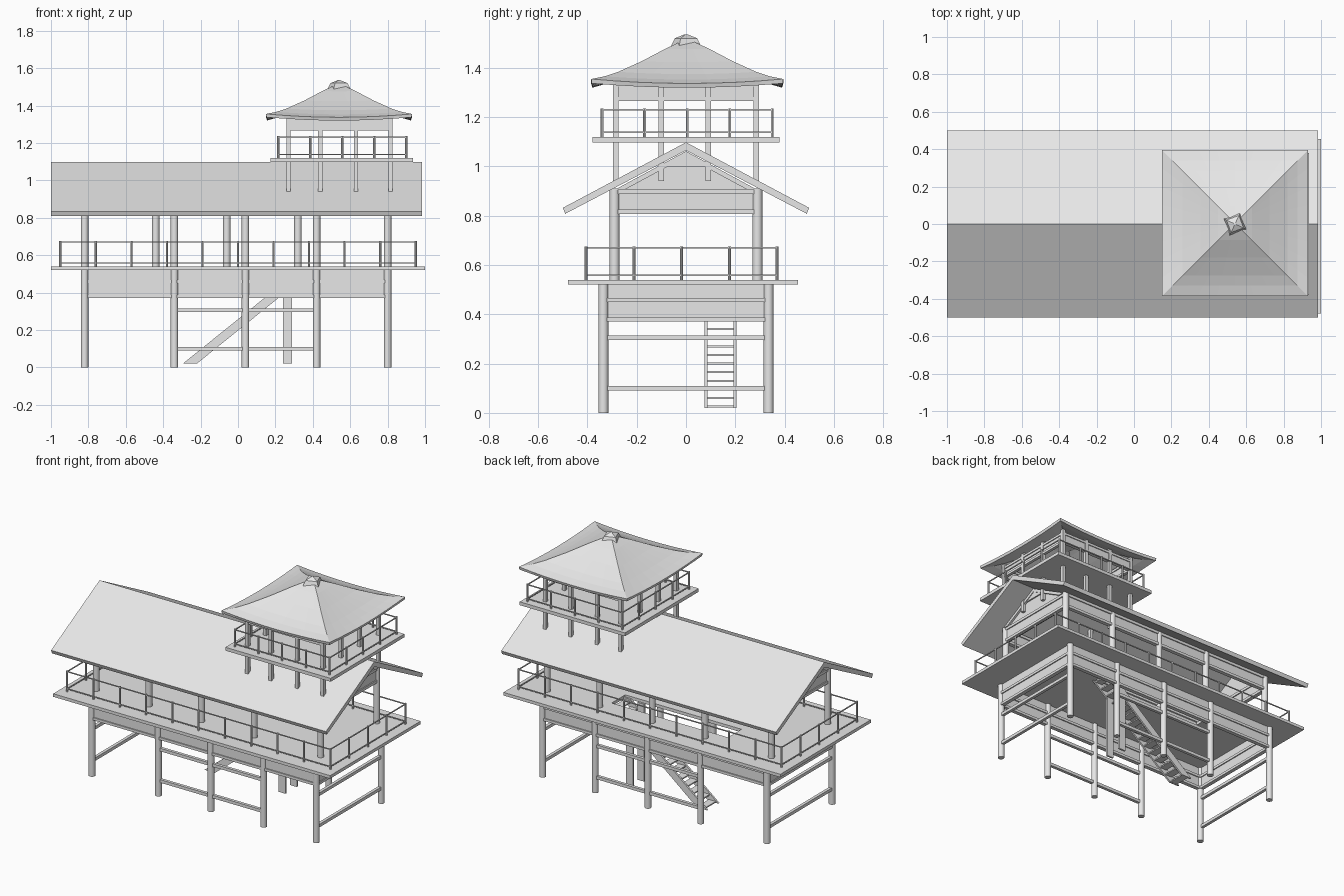
import bpy, bmesh, math
from mathutils import Vector

if "Cube" in bpy.data.objects:
    bpy.data.objects.remove(bpy.data.objects["Cube"], do_unlink=True)

grey = bpy.data.materials.new("plain_grey")
grey.use_nodes = True
grey.diffuse_color = (0.8, 0.8, 0.8, 1)
grey.node_tree.nodes["Principled BSDF"].inputs["Base Color"].default_value = (0.8, 0.8, 0.8, 1)


def finish(name, bm, smooth=False):
    bmesh.ops.recalc_face_normals(bm, faces=bm.faces)
    mesh = bpy.data.meshes.new(name)
    bm.to_mesh(mesh)
    bm.free()
    mesh.materials.append(grey)
    obj = bpy.data.objects.new(name, mesh)
    bpy.context.collection.objects.link(obj)
    if smooth:
        bpy.ops.object.select_all(action='DESELECT')
        obj.select_set(True)
        bpy.context.view_layer.objects.active = obj
        bpy.ops.object.shade_smooth_by_angle(angle=math.radians(40))
    return obj


def box(bm, x0, x1, y0, y1, z0, z1):
    verts = bmesh.ops.create_cube(bm, size=1)["verts"]
    for v in verts:
        v.co = Vector((x0 + (v.co.x + 0.5) * (x1 - x0),
                       y0 + (v.co.y + 0.5) * (y1 - y0),
                       z0 + (v.co.z + 0.5) * (z1 - z0)))


def rod(bm, a, b, r, sides=16):
    a, b = Vector(a), Vector(b)
    verts = bmesh.ops.create_cone(bm, cap_ends=True, segments=sides, radius1=r,
                                  radius2=r, depth=(b - a).length)["verts"]
    turn = (b - a).to_track_quat('Z', 'Y')
    for v in verts:
        v.co = turn @ v.co + (a + b) / 2


def prism(bm, outline, offset):
    """Extrude a closed outline of 3D points along an offset."""
    face = bm.faces.new([bm.verts.new(p) for p in outline])
    new = bmesh.ops.extrude_face_region(bm, geom=[face])["geom"]
    bmesh.ops.translate(bm, vec=offset,
                        verts=[v for v in new if isinstance(v, bmesh.types.BMVert)])


def frame(bm, x0, x1, y0, y1, z0, z1, t):
    """Four boards of thickness t standing around a rectangle."""
    h = t / 2
    for y in (y0, y1):
        box(bm, x0, x1, y - h, y + h, z0, z1)
    for x in (x0, x1):
        box(bm, x - h, x + h, y0, y1, z0, z1)


def railing(name, xs, ys, z0, z1):
    bm = bmesh.new()
    for i, x in enumerate(xs):
        for j, y in enumerate(ys):
            if i in (0, len(xs) - 1) or j in (0, len(ys) - 1):
                rod(bm, (x, y, z0), (x, y, z1), 0.006, 8)
    for z in (z0 + 0.018, z1 - 0.006):
        frame(bm, xs[0], xs[-1], ys[0], ys[-1], z - 0.003, z + 0.003, 0.006)
    finish(name, bm, True)


def steps(a, b, n):
    return [a + (b - a) * i / (n - 1) for i in range(n)]


LOW_X = (-0.82, -0.34, 0.04, 0.42, 0.80)
FRONT_X = (-0.82, -0.44, -0.06, 0.32, 0.80)

# Round posts below and above the deck
bm = bmesh.new()
for x in LOW_X:
    for y in (-0.335, 0.335):
        rod(bm, (x, y, 0), (x, y, 0.525), 0.02)
finish("lower_posts", bm, True)
bm = bmesh.new()
for row, y in ((FRONT_X, -0.29), (LOW_X, 0.29)):
    for x in row:
        rod(bm, (x, y, 0.53), (x, y, 0.91), 0.02)
finish("upper_posts", bm, True)

# Deck with a stair opening
bm = bmesh.new()
box(bm, -1, -0.45, -0.478, 0.455, 0.52, 0.54)
box(bm, 0.39, 1, -0.478, 0.455, 0.52, 0.54)
box(bm, -0.45, 0.39, -0.478, 0.07, 0.52, 0.54)
box(bm, -0.45, 0.39, 0.21, 0.455, 0.52, 0.54)
finish("deck", bm)

# Skirt boards and ledgers under the deck
bm = bmesh.new()
frame(bm, -0.82, 0.80, -0.335, 0.335, 0.375, 0.52, 0.012)
for z in (0.37, 0.45):
    frame(bm, -0.82, 0.80, -0.335, 0.335, z, z + 0.017, 0.026)
finish("deck_skirt", bm)

# Cross braces between the lower posts
bm = bmesh.new()
for z in (0.10, 0.305):
    for y in (-0.335, 0.335):
        box(bm, -0.34, 0.42, y - 0.01, y + 0.01, z - 0.01, z + 0.01)
    for x in (-0.82, 0.80):
        box(bm, x - 0.01, x + 0.01, -0.335, 0.335, z - 0.01, z + 0.01)
finish("braces", bm)

# Stair: two stringers, treads and upright boards
bm = bmesh.new()
RUN = 1.243
for y in (0.076, 0.192):
    prism(bm, [(-0.295, y, 0.02), (-0.22, y, 0.02),
               (-0.22 + 0.51 * RUN, y, 0.53), (-0.295 + 0.51 * RUN, y, 0.53)], (0, 0.012, 0))
    box(bm, 0.24, 0.29, y, y + 0.012, 0.02, 0.525)
for i in range(15):
    z = 0.025 + i * 0.035
    x = -0.257 + (z - 0.02) * RUN
    box(bm, x - 0.025, x + 0.025, 0.08, 0.2, z - 0.004, z + 0.004)
finish("stair", bm)

railing("deck_railing", steps(-0.95, 0.95, 11), steps(-0.405, 0.37, 5), 0.54, 0.676)

# House wall band and gables
bm = bmesh.new()
frame(bm, -0.82, 0.80, -0.29, 0.29, 0.815, 0.90, 0.012)
for z in (0.808, 0.888):
    frame(bm, -0.82, 0.80, -0.29, 0.29, z, z + 0.018, 0.026)
finish("wall_band", bm)
bm = bmesh.new()
for x, out in ((-0.82, -1), (0.80, 1)):
    prism(bm, [(x, -0.29, 0.90), (x, 0.29, 0.90), (x, 0, 1.06)], (out * 0.006, 0, 0))
    for s in (-1, 1):
        prism(bm, [(x, s * 0.29, 0.905), (x, s * 0.25, 0.905), (x, 0, 1.04), (x, 0, 1.062)],
              (out * 0.02, 0, 0))
    prism(bm, [(x, -0.1, 1.0), (x, 0.1, 1.0), (x, 0, 1.052)], (out * 0.015, 0, 0))
finish("gables", bm)

# Main gable roof
bm = bmesh.new()
prism(bm, [(-1, 0, 1.098), (-1, 0.5, 0.832), (-1, 0.49, 0.808), (-1, 0, 1.065),
           (-1, -0.49, 0.808), (-1, -0.5, 0.832)], (1.985, 0, 0))
finish("main_roof", bm)

# Tower posts, platform and railing
TX = (0.27, 0.44, 0.63, 0.815)
TY = (-0.285, -0.1, 0.09, 0.285)
bm = bmesh.new()
for i, x in enumerate(TX):
    for j, y in enumerate(TY):
        if i in (0, 3) or j in (0, 3):
            box(bm, x - 0.011, x + 0.011, y - 0.011, y + 0.011, 0.94, 1.36)
finish("tower_posts", bm)
bm = bmesh.new()
box(bm, 0.175, 0.935, -0.38, 0.38, 1.098, 1.12)
finish("tower_platform", bm)
railing("tower_railing", steps(0.215, 0.90, 5), steps(-0.34, 0.35, 5), 1.12, 1.236)

# Tower wall band
bm = bmesh.new()
frame(bm, TX[0], TX[3], TY[0], TY[3], 1.275, 1.345, 0.008)
for z in (1.266, 1.325):
    frame(bm, TX[0], TX[3], TY[0], TY[3], z, z + 0.016, 0.02)
finish("tower_wall_band", bm)

# Curved tower roof: square rings with upturned corners
CX, CY, N = 0.54, 0.005, 8
bm = bmesh.new()
rings = []
for half, z in ((0.39, 1.355), (0.335, 1.366), (0.28, 1.384), (0.185, 1.427),
                (0.09, 1.477), (0.03, 1.505)):
    ring = []
    for side in range(4):
        for k in range(N):
            s = -1 + 2 * k / N
            a = side * math.pi / 2
            x, y = half, half * s
            lift = 0.018 * (1 - s * s) * (half / 0.39) ** 2
            ring.append(bm.verts.new((CX + x * math.cos(a) - y * math.sin(a),
                                      CY + x * math.sin(a) + y * math.cos(a), z - lift)))
    rings.append(ring)
for lower, upper in zip(rings, rings[1:]):
    for i in range(4 * N):
        j = (i + 1) % (4 * N)
        bm.faces.new((lower[i], lower[j], upper[j], upper[i]))
bm.faces.new(rings[-1])
roof = finish("tower_roof", bm)
slab = roof.modifiers.new("thickness", 'SOLIDIFY')
slab.thickness = 0.018
slab.offset = -1
for p in roof.data.polygons:
    p.use_smooth = False

# Turned finial
bm = bmesh.new()
for r0, r1, z0, z1 in ((0.078, 0.05, 1.468, 1.52), (0.05, 0.006, 1.52, 1.536)):
    verts = bmesh.ops.create_cone(bm, cap_ends=True, segments=4, radius1=r0, radius2=r1,
                                  depth=z1 - z0)["verts"]
    c, s = math.cos(math.radians(65)), math.sin(math.radians(65))
    for v in verts:
        v.co = Vector((CX + v.co.x * c - v.co.y * s, v.co.x * s + v.co.y * c,
                       v.co.z + (z0 + z1) / 2))
finish("finial", bm)
